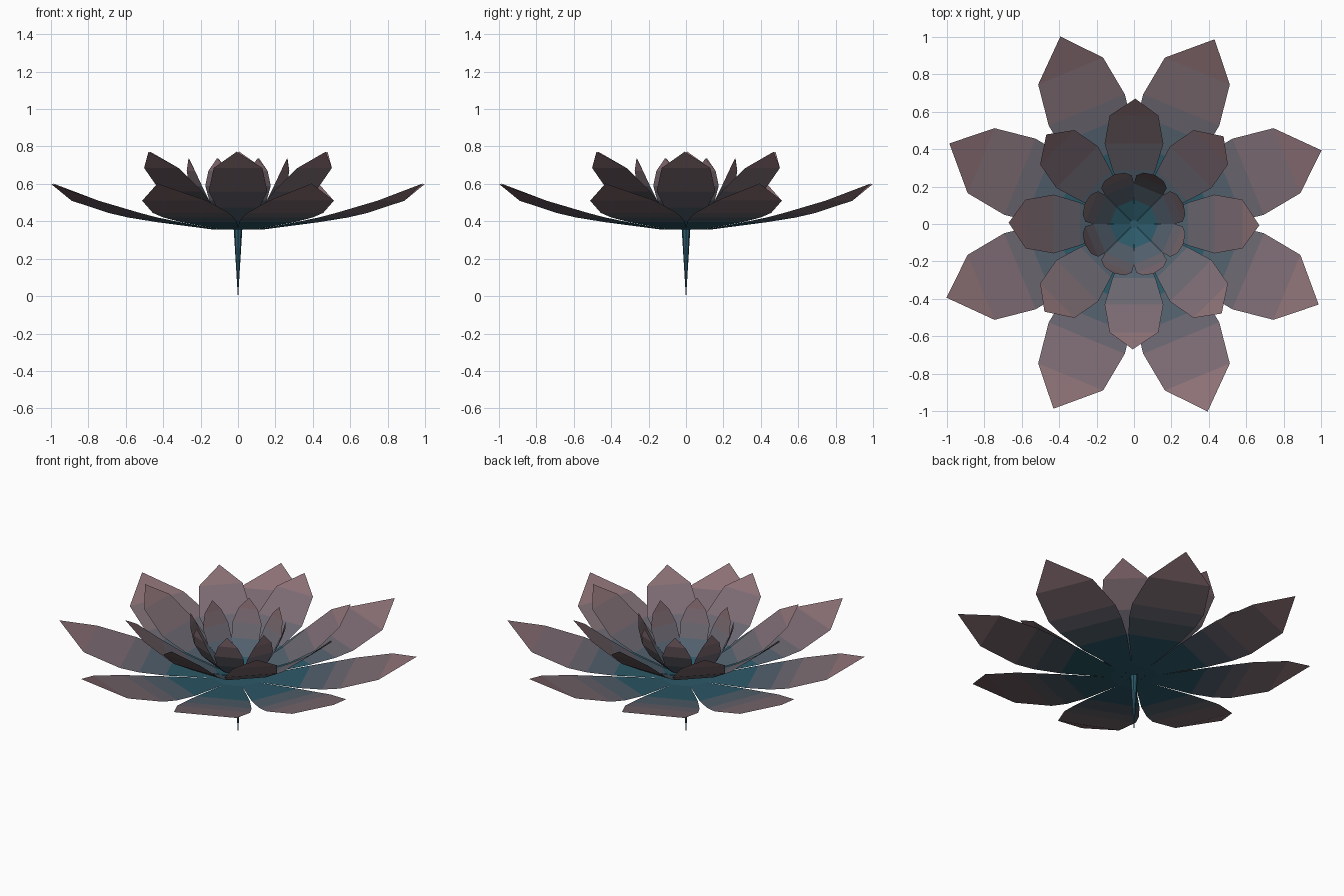
import bpy, bmesh
from math import cos, sin, radians

if "Cube" in bpy.data.objects:
    bpy.data.objects.remove(bpy.data.objects["Cube"])


def material(name, t):
    # blend from deep teal at the heart to dusty pink at the tips
    a, b = (0.025, 0.10, 0.14), (0.32, 0.18, 0.19)
    m = bpy.data.materials.new(name)
    m.diffuse_color = tuple(p + (q - p) * t for p, q in zip(a, b)) + (1,)
    m.use_nodes = True
    m.node_tree.nodes["Principled BSDF"].inputs["Base Color"].default_value = m.diffuse_color
    return m


shades = [material(f"petal_shade_{i}", i / 5) for i in range(6)]


def petal_ring(name, profile, tip, start, tones):
    """Eight thin petals; profile rows are (radius, height, half width)."""
    bm = bmesh.new()
    for k in range(8):
        a = radians(start + 45 * k)
        c, s = cos(a), sin(a)

        def vert(u, v, z):
            return bm.verts.new((u * c - v * s, u * s + v * c, z))

        rows = [(vert(u, -w, z), vert(u, w, z)) for u, z, w in profile]
        for i in range(len(rows) - 1):
            f = bm.faces.new((rows[i][0], rows[i + 1][0], rows[i + 1][1], rows[i][1]))
            f.material_index = tones[i]
        f = bm.faces.new((rows[-1][0], vert(*tip), rows[-1][1]))
        f.material_index = tones[-1]
    me = bpy.data.meshes.new(name)
    bm.to_mesh(me)
    bm.free()
    for m in shades:
        me.materials.append(m)
    ob = bpy.data.objects.new(name, me)
    bpy.context.collection.objects.link(ob)
    return ob


# wide open outer petals
petal_ring("outer_petals",
           [(0.02, 0.357, 0.008), (0.13, 0.357, 0.054), (0.40, 0.395, 0.16),
            (0.55, 0.42, 0.203), (0.66, 0.445, 0.22), (0.885, 0.51, 0.188)],
           (1.077, -0.02, 0.602), 22.5, [0, 0, 1, 2, 3, 4])

# half raised middle petals
petal_ring("middle_petals",
           [(0.02, 0.37, 0.008), (0.13, 0.405, 0.05), (0.29, 0.475, 0.115),
            (0.43, 0.56, 0.157), (0.58, 0.685, 0.13)],
           (0.67, -0.007, 0.772), 0, [0, 1, 2, 3, 4])

# upright inner petals
petal_ring("inner_petals",
           [(0.02, 0.38, 0.008), (0.12, 0.43, 0.048), (0.20, 0.51, 0.083),
            (0.245, 0.59, 0.088), (0.273, 0.67, 0.058)],
           (0.285, -0.003, 0.737), 22.5, [0, 1, 2, 3, 4])

# tapering stem
bpy.ops.mesh.primitive_cone_add(vertices=8, radius1=0.001, radius2=0.024,
                                depth=0.375, location=(0, 0, 0.1875))
stem = bpy.context.object
stem.name = "stem"
stem.data.materials.append(shades[0])
